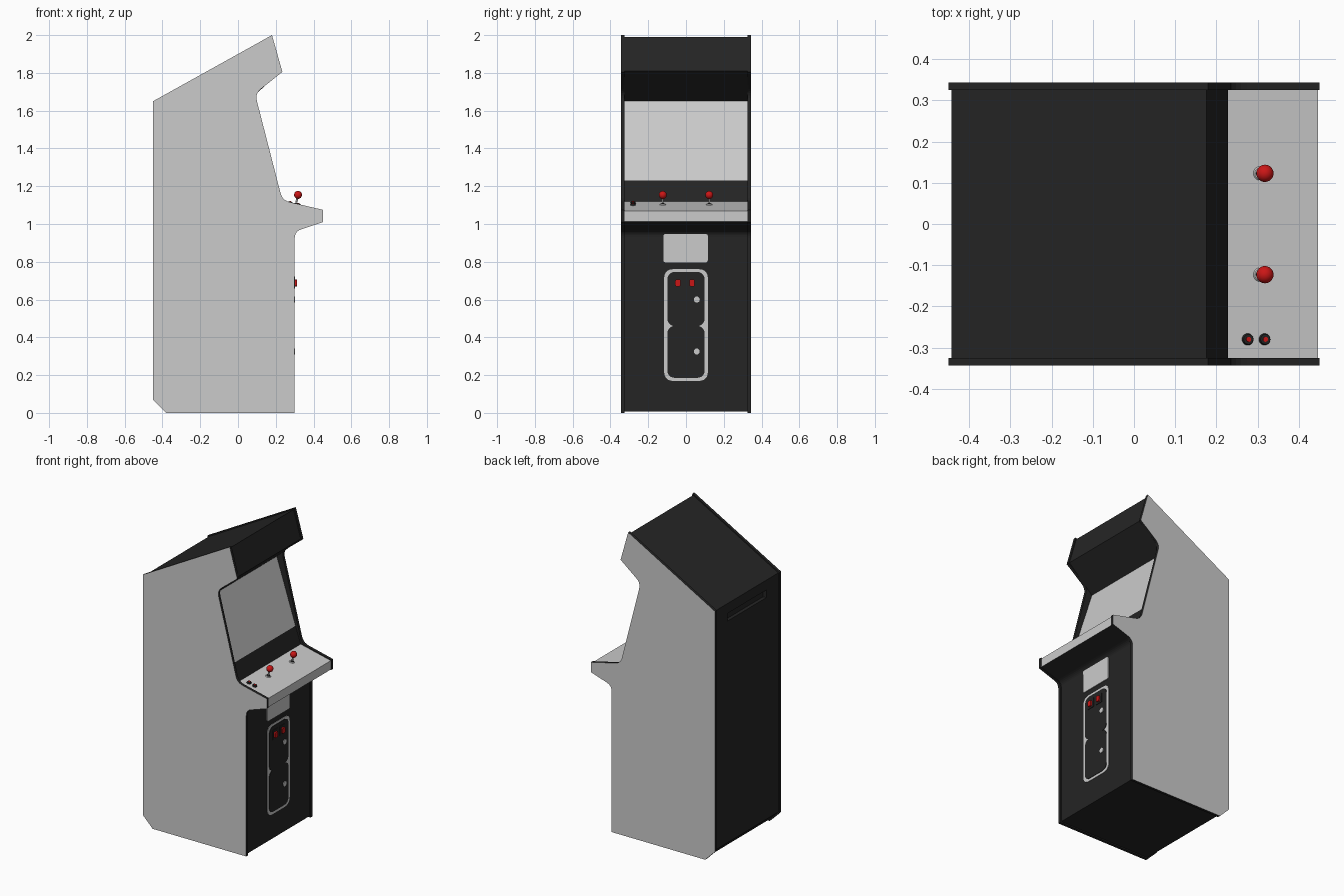
import bpy, bmesh, math
from mathutils import Vector

if "Cube" in bpy.data.objects:
    bpy.data.objects.remove(bpy.data.objects["Cube"], do_unlink=True)


def material(name, rgb):
    m = bpy.data.materials.new(name)
    m.use_nodes = True
    col = (*rgb, 1)
    m.diffuse_color = col
    m.node_tree.nodes["Principled BSDF"].inputs["Base Color"].default_value = col
    return m


BLACK = material("black", (0.018, 0.018, 0.018))
GREY = material("light_grey", (0.6, 0.6, 0.6))
RED = material("red", (0.6, 0.008, 0.008))


def rounded(points, steps=5):
    """Outline from (u, v[, radius]) corners, rounding those with a radius."""
    out = []
    n = len(points)
    for i, p in enumerate(points):
        c = Vector(p[:2])
        if len(p) < 3:
            out.append(c)
            continue
        a = c + (Vector(points[i - 1][:2]) - c).normalized() * p[2]
        b = c + (Vector(points[(i + 1) % n][:2]) - c).normalized() * p[2]
        for k in range(steps + 1):
            t = k / steps
            out.append(a * (1 - t) ** 2 + c * 2 * t * (1 - t) + b * t * t)
    return out


def prism(name, outline, axis, lo, hi, mats, rule=None):
    """Extrude an outline along y (outline is x, z) or x (outline is y, z)."""
    bm = bmesh.new()
    rings = []
    for d in (lo, hi):
        rings.append([bm.verts.new((u, d, v) if axis == "y" else (d, u, v))
                      for u, v in outline])
    n = len(outline)
    bm.faces.new(rings[0])
    bm.faces.new(rings[1][::-1])
    for i in range(n):
        j = (i + 1) % n
        bm.faces.new((rings[0][j], rings[0][i], rings[1][i], rings[1][j]))
    bmesh.ops.recalc_face_normals(bm, faces=bm.faces)
    if rule:
        for f in bm.faces:
            f.material_index = rule(f.normal, f.calc_center_median())
    mesh = bpy.data.meshes.new(name)
    bm.to_mesh(mesh)
    bm.free()
    ob = bpy.data.objects.new(name, mesh)
    bpy.context.collection.objects.link(ob)
    for m in mats:
        mesh.materials.append(m)
    return ob


def plate(name, y, z, w, h, r, lo, hi, mat):
    """Rounded rectangular plate on the front, centred at y, z."""
    corners = [(y - w / 2, z - h / 2, r), (y + w / 2, z - h / 2, r),
               (y + w / 2, z + h / 2, r), (y - w / 2, z + h / 2, r)]
    return prism(name, rounded(corners), "x", lo, hi, [mat])


def finish(name, mat):
    ob = bpy.context.object
    ob.name = name
    ob.data.materials.append(mat)
    bpy.ops.object.shade_smooth_by_angle(angle=math.radians(40))
    return ob


def cylinder(name, loc, r, depth, rot, mat, top=None, sides=20):
    bpy.ops.mesh.primitive_cone_add(vertices=sides, radius1=r,
                                    radius2=r if top is None else top,
                                    depth=depth, location=loc, rotation=rot)
    return finish(name, mat)


# Side panels: grey outer faces, black edging and inner faces
side = rounded([(-0.45, 1.65), (0.18, 2.0), (0.235, 1.805), (0.09, 1.69, 0.04),
                (0.235, 1.125, 0.04), (0.45, 1.075), (0.45, 1.01),
                (0.30, 0.96, 0.035), (0.30, 0), (-0.38, 0), (-0.45, 0.07)])
for label, s in (("left", 1), ("right", -1)):
    prism(label + "_side_panel", side, "y", s * 0.325, s * 0.343, [BLACK, GREY],
          lambda n, c, s=s: int(n.y * s > 0.9))

# Cabinet body, slightly inset, with the grey screen and control deck
screen_foot = (0.19, 1.23)
core = rounded([(-0.443, 1.645), (0.176, 1.99), (0.228, 1.81), (0.054, 1.65),
                screen_foot, (0.228, 1.12), (0.447, 1.07), (0.447, 1.012),
                (0.292, 0.96, 0.03), (0.292, 0.008), (-0.376, 0.008),
                (-0.443, 0.075)])


def body_colour(n, c):
    screen = n.x > 0.8 and 1.3 < c.z < 1.6 and abs(n.y) < 0.1
    deck = 1.02 < c.z < 1.11 and n.z > -0.1 and abs(n.y) < 0.1 and c.x > 0.3
    return int(screen or deck)


body = prism("cabinet_body", core, "y", -0.33, 0.33, [BLACK, GREY], body_colour)

# Vent recess in the upper back
cutter = plate("vent_cutter", 0, 1.555, 0.40, 0.05, 0.001, -0.5, -0.42, BLACK)
cutter.hide_render = True
cut = body.modifiers.new("vent", "BOOLEAN")
cut.operation = "DIFFERENCE"
cut.solver = "EXACT"
cut.object = cutter
bpy.context.view_layer.objects.active = body
bpy.ops.object.modifier_apply(modifier="vent")
bpy.data.objects.remove(cutter, do_unlink=True)

# Front plates: instruction panel, coin door frame and two doors
plate("instruction_panel", -0.002, 0.872, 0.235, 0.15, 0.012, 0.285, 0.297, GREY)
plate("coin_door_frame", 0, 0.465, 0.232, 0.592, 0.05, 0.285, 0.295, GREY)
plate("upper_coin_door", 0, 0.603, 0.198, 0.288, 0.045, 0.287, 0.298, BLACK)
plate("lower_coin_door", 0, 0.323, 0.198, 0.276, 0.045, 0.287, 0.298, BLACK)

# Coin slots and door locks
for label, y in (("right", -0.043), ("left", 0.032)):
    plate(label + "_coin_surround", y, 0.69, 0.054, 0.062, 0.004, 0.29, 0.302, BLACK)
    plate(label + "_coin_slot", y, 0.688, 0.028, 0.036, 0.008, 0.29, 0.312, RED)
for label, z in (("upper", 0.60), ("lower", 0.325)):
    cylinder(label + "_lock", (0.296, 0.057, z), 0.016, 0.012,
             (0, math.pi / 2, 0), GREY)

# Joysticks stand square to the sloping control deck
tilt = math.atan2(0.05, 0.219)
up = Vector((math.sin(tilt), 0, math.cos(tilt)))


def deck_point(x, y, lift):
    return Vector((x, y, 1.12 - (x - 0.228) * math.tan(tilt))) + up * lift


for label, y in (("left", 0.123), ("right", -0.123)):
    rot = (0, tilt, 0)
    cylinder(label + "_stick_base", deck_point(0.306, y, 0.001), 0.018, 0.005,
             rot, GREY, top=0.014)
    cylinder(label + "_stick_collar", deck_point(0.306, y, 0.006), 0.011, 0.006,
             rot, BLACK, top=0.007)
    cylinder(label + "_stick_shaft", deck_point(0.306, y, 0.022), 0.005, 0.045,
             rot, GREY, sides=12)
    bpy.ops.mesh.primitive_uv_sphere_add(segments=24, ring_count=14, radius=0.021,
                                         location=deck_point(0.306, y, 0.053))
    finish(label + "_stick_ball", RED)

# Player buttons
for i, x in enumerate((0.276, 0.317)):
    rot = (0, tilt, 0)
    cylinder(f"button_ring_{i + 1}", deck_point(x, -0.28, 0.003), 0.015, 0.012,
             rot, BLACK, top=0.012)
    cylinder(f"button_cap_{i + 1}", deck_point(x, -0.28, 0.008), 0.006, 0.008,
             rot, RED)
